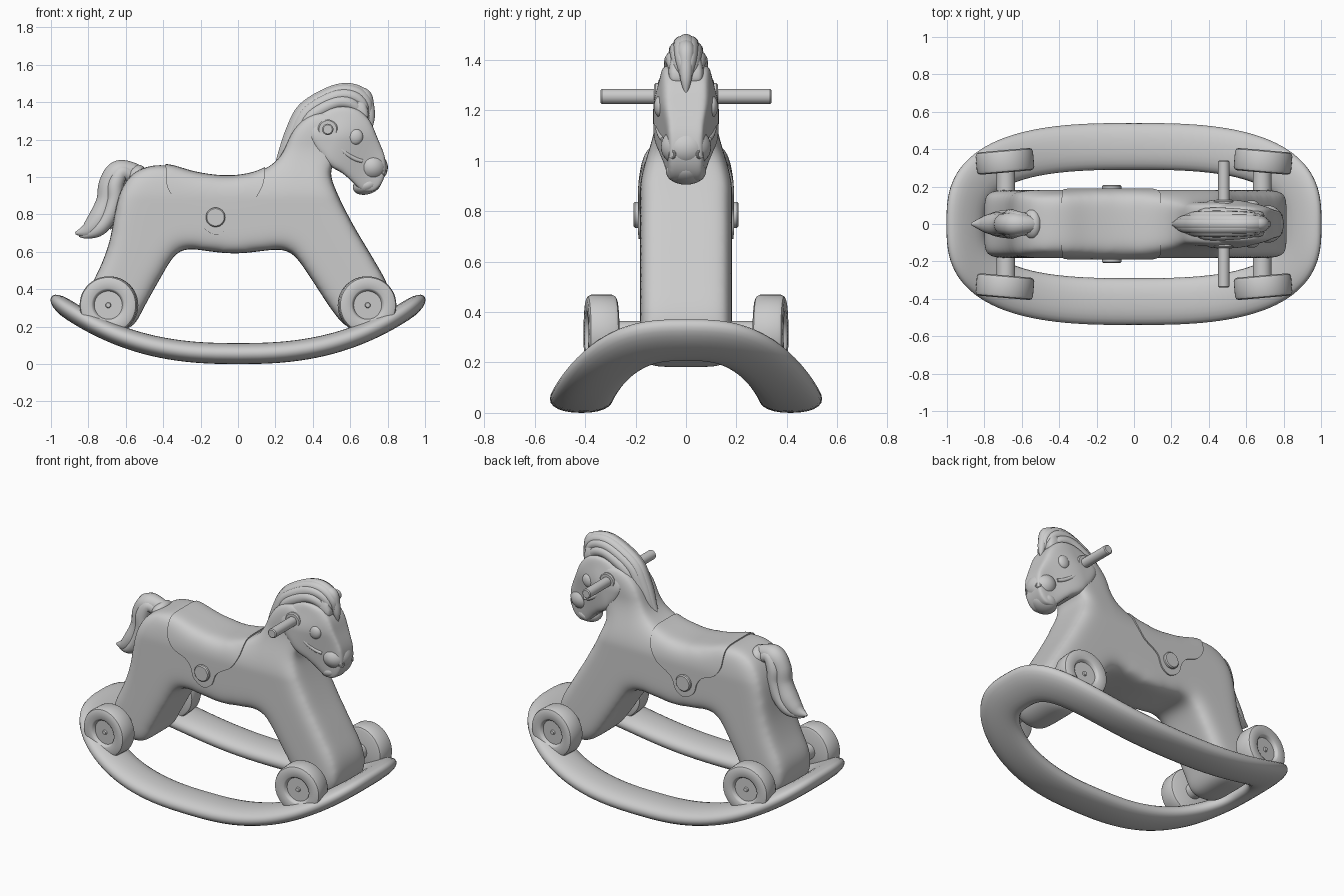
import bpy, bmesh, math

if "Cube" in bpy.data.objects:
    bpy.data.objects.remove(bpy.data.objects["Cube"])


def spline(pts, n=6, closed=True):
    """Catmull-Rom sampling of points of any dimension."""
    out, m = [], len(pts)
    for i in range(m if closed else m - 1):
        idx = [(i + k) % m if closed else min(max(i + k, 0), m - 1) for k in (-1, 0, 1, 2)]
        a, b, c, d = (pts[j] for j in idx)
        for s in range(n):
            t = s / n
            out.append(tuple(0.5 * (2 * q + (r - p) * t + (2 * p - 5 * q + 4 * r - u) * t * t
                                    + (3 * q - p - 3 * r + u) * t ** 3) for p, q, r, u in zip(a, b, c, d)))
    return out if closed else out + [tuple(pts[-1])]


def make(name, verts, faces):
    me = bpy.data.meshes.new(name)
    me.from_pydata(verts, [], faces)
    bm = bmesh.new()
    bm.from_mesh(me)
    bmesh.ops.remove_doubles(bm, verts=bm.verts, dist=1e-5)
    bmesh.ops.recalc_face_normals(bm, faces=bm.faces)
    bm.to_mesh(me)
    bm.free()
    ob = bpy.data.objects.new(name, me)
    bpy.context.collection.objects.link(ob)
    return ob


def bake(ob):
    dg = bpy.context.evaluated_depsgraph_get()
    me = bpy.data.meshes.new_from_object(ob.evaluated_get(dg))
    ob.modifiers.clear()
    ob.data = me


def prism(name, pts, half):
    n = len(pts)
    verts = [(x, y, z) for y in (-half, half) for x, z in pts]
    faces = [tuple(range(n)), tuple(range(2 * n - 1, n - 1, -1))]
    faces += [(i, (i + 1) % n, n + (i + 1) % n, n + i) for i in range(n)]
    return make(name, verts, faces)


def soft_solid(name, pts, half, voxel, rounds, taper):
    """Side outline given thickness, rounded edges and a width taper."""
    ob = prism(name, spline(pts), half)
    m = ob.modifiers.new("remesh", 'REMESH')
    m.mode, m.voxel_size = 'VOXEL', voxel
    m = ob.modifiers.new("smooth", 'SMOOTH')
    m.factor, m.iterations = 0.5, rounds
    bake(ob)
    for v in ob.data.vertices:
        v.co.y *= taper(v.co.x, v.co.z)
    return ob


def lathe(name, profile, loc, angle=0, n=48):
    """Turned part around the y axis, profile is (radius, y)."""
    k = len(profile)
    verts = [(r * math.cos(2 * math.pi * i / n), y, r * math.sin(2 * math.pi * i / n))
             for i in range(n) for r, y in profile]
    faces = [(i * k + j, i * k + j + 1, (i + 1) % n * k + j + 1, (i + 1) % n * k + j)
             for i in range(n) for j in range(k - 1)]
    ob = make(name, verts, faces)
    ob.location, ob.rotation_euler.z = loc, angle
    return ob


def rod(name, r, half, loc, b=0.006):
    return lathe(name, [(0, -half), (r - b, -half), (r, b - half), (r, half - b), (r - b, half), (0, half)], loc)


def ball(name, loc, radii, tilt=0):
    bpy.ops.mesh.primitive_uv_sphere_add(segments=32, ring_count=20, location=loc, rotation=(0, tilt, 0))
    ob = bpy.context.object
    ob.name, ob.scale = name, radii
    return ob


def strand(name, pts):
    """Tapered lock of hair through (x, y, z, radius) points."""
    cu = bpy.data.curves.new(name, 'CURVE')
    cu.dimensions, cu.bevel_depth, cu.bevel_resolution, cu.use_fill_caps = '3D', 1, 4, True
    path = spline(pts, 6, False)
    sp = cu.splines.new('POLY')
    sp.points.add(len(path) - 1)
    for p, (x, y, z, r) in zip(sp.points, path):
        p.co, p.radius = (x, y, z, 1), max(r, 0.003)
    tmp = bpy.data.objects.new(name, cu)
    bpy.context.collection.objects.link(tmp)
    me = bpy.data.meshes.new_from_object(tmp.evaluated_get(bpy.context.evaluated_depsgraph_get()))
    bpy.data.objects.remove(tmp)
    bpy.context.collection.objects.link(bpy.data.objects.new(name, me))


def ramp(t, a, b, va, vb):
    k = min(max((t - a) / (b - a), 0), 1)
    return va + (vb - va) * k * k * (3 - 2 * k)


def spow(v, e):
    return math.copysign(abs(v) ** e, v)


# Rocker: flat rounded ring bent upward at both ends
N, M, verts, faces = 128, 24, [], []
for i in range(N):
    a = 2 * math.pi * i / N
    cx, cy = spow(math.cos(a), 2 / 2.8), spow(math.sin(a), 2 / 2.8)
    for j in range(M):
        b = 2 * math.pi * j / M
        w = 0.5 + 0.5 * spow(math.cos(b), 0.9)
        h = 0.056 * spow(math.sin(b), 0.9)
        x, y = cx * (0.80 + 0.20 * w), cy * (0.29 + 0.25 * w)
        slope = 0.75 * spow(x, 1.5)
        s = math.hypot(1, slope)
        verts.append((x - h * slope / s * 0.6, y, 0.056 + 0.3 * abs(x) ** 2.5 + h / s))
        faces.append((i * M + j, i * M + (j + 1) % M, (i + 1) % N * M + (j + 1) % M, (i + 1) % N * M + j))
make("rocker", verts, faces)

# Body with legs and neck
body = soft_solid("body", [
    (-.37, 1.065), (-.25, 1.025), (-.08, 1.0), (.05, 1.01), (.14, 1.04), (.23, 1.11), (.30, 1.26), (.42, 1.35),
    (.56, 1.32), (.56, 1.15), (.49, 1.04), (.515, .95), (.565, .84), (.635, .71), (.725, .56), (.81, .40),
    (.81, .26), (.72, .185), (.60, .185), (.515, .27), (.415, .42), (.305, .58), (.24, .615), (.13, .605), (0, .59),
    (-.14, .60), (-.27, .62), (-.335, .59), (-.415, .46), (-.505, .30), (-.57, .19), (-.70, .185), (-.79, .24),
    (-.80, .38), (-.735, .52), (-.685, .66), (-.66, .80), (-.635, .91), (-.575, 1.01), (-.48, 1.06)],
    .182, .017, 80, lambda x, z: (1 + (ramp(z, .88, 1.18, 1, .66) - 1) * ramp(x, .0, .28, 0, 1))
    * ramp(z, .88, 1.07, 1, .9 + ramp(x, .1, .3, 0, .1)))

# Saddle: thin raised layer cut from the body surface
saddle = body.copy()
saddle.name, saddle.data = "saddle", body.data.copy()
bpy.context.collection.objects.link(saddle)
flap = spline([(-.385, 1.0), (-.375, .94), (-.33, .88), (-.25, .845), (-.21, .80), (-.185, .73), (-.12, .69),
               (-.06, .72), (-.03, .79), (.01, .825), (.08, .87), (.13, .95), (.145, 1.02)], 6, False)
cutter = prism("saddle_cutter", flap + [(.145, 1.2), (-.39, 1.2)], .4)
cutter.hide_render = True
m = saddle.modifiers.new("raise", 'DISPLACE')
m.strength, m.mid_level = 0.008, 0
m = saddle.modifiers.new("cut", 'BOOLEAN')
m.operation, m.solver, m.object = 'INTERSECT', 'EXACT', cutter
bake(saddle)
bpy.data.objects.remove(cutter)
rod("saddle_button", .052, .208, (-.12, 0, .785))

# Head: skull with jaw, muzzle, chin
soft_solid("head", [
    (.40, 1.30), (.50, 1.37), (.62, 1.37), (.70, 1.31), (.745, 1.21), (.785, 1.11), (.79, 1.03), (.765, .96),
    (.72, .92), (.665, .925), (.62, .965), (.56, 1.02), (.49, 1.06), (.42, 1.14), (.38, 1.22)],
    .130, .011, 32, lambda x, z: ramp(z, 1.2, 1.38, 1, .75) * ramp(x - .4 * z, .03, .36, 1, .55))
ball("muzzle", (.715, 0, 1.055), (.087, .1, .082), .4)
ball("chin", (.69, 0, .958), (.078, .08, .05), -.3)

# Face details and grips
rod("handle_bar", .03, .34, (.48, 0, 1.255))
rod("handle_collar", .053, .127, (.48, 0, 1.255))
for s in (-1, 1):
    ball("eye", (.628, s * .103, 1.215), (.04, .024, .043), .3)
    bpy.ops.mesh.primitive_torus_add(location=(.782, s * .055, 1.025), rotation=(0, math.radians(90), s * .7),
                                     major_radius=.014, minor_radius=.005, major_segments=24, minor_segments=8)
    bpy.context.object.name = "nostril"
    strand("bridle_strap", [(.49, s * .118, 1.21, .010), (.56, s * .112, 1.14, .012), (.62, s * .100, 1.10, .012),
                            (.665, s * .090, 1.085, .010)])

# Mane: locks running from the forelock over the crown and down the neck
crest = [(.70, 1.31, .012), (.695, 1.40, .03), (.64, 1.455, .035), (.55, 1.465, .036), (.44, 1.42, .038),
         (.345, 1.35, .038), (.29, 1.24, .038), (.25, 1.14, .032), (.20, 1.06, .006)]
for k in range(-3, 4):
    f = 1 - .03 * k * k
    pts = []
    for i, (x, z, r) in enumerate(crest):
        spread = math.sin(math.pi * min((i + .6) / 9, 1)) ** .7
        pts.append((.5 + (x - .5) * f, k * .017 * spread, 1.22 + (z - 1.22) * f, r))
    strand("mane_lock", pts)
strand("forelock", [(.60, 0, 1.46, .025), (.675, 0, 1.44, .034), (.70, 0, 1.38, .028), (.71, 0, 1.32, .022),
                    (.715, 0, 1.27, .006)])
soft_solid("mane_core", [(.24, 1.09), (.30, 1.27), (.38, 1.38), (.48, 1.43), (.58, 1.455), (.67, 1.42), (.70, 1.32),
                         (.66, 1.30), (.58, 1.33), (.48, 1.33), (.41, 1.25), (.35, 1.14)], .07, .012, 20,
           lambda x, z: ramp(z, 1.05, 1.2, .6, 1) * ramp(z, 1.35, 1.46, 1, .7))

# Tail: collar and curling locks
ball("tail_collar", (-.545, 0, 1.01), (.045, .08, .06), .6)
strand("tail_main_lock", [(-.50, 0, 1.0, .04), (-.57, 0, 1.03, .05), (-.64, 0, 1.025, .063), (-.685, 0, .96, .06),
                          (-.70, 0, .87, .058), (-.74, 0, .775, .062), (-.80, 0, .715, .045), (-.87, 0, .70, .006)])
for s in (-1, 1):
    strand("tail_side_lock", [(-.56, s * .02, 1.0, .035), (-.62, s * .028, 1.025, .04), (-.655, s * .034, .96, .045),
                              (-.66, s * .036, .88, .043), (-.69, s * .034, .79, .042), (-.745, s * .025, .72, .038),
                              (-.81, s * .01, .69, .02), (-.85, 0, .685, .005)])
strand("tail_inner_lock", [(-.61, 0, 1.0, .03), (-.63, 0, .92, .04), (-.64, 0, .85, .04), (-.655, 0, .78, .034),
                           (-.69, 0, .725, .01)])

# Wheels and axles
tyre = [(0, .05), (.012, .048), (.015, .038), (.075, .038), (.082, .055), (.09, .06), (.135, .06), (.148, .054),
        (.154, .04), (.154, -.04), (.148, -.054), (.135, -.06), (0, -.06)]
for sx in (-1, 1):
    rod("rear_axle" if sx < 0 else "front_axle", .05, .30, (sx * .685, 0, .315))
    for sy in (-1, 1):
        lathe("wheel", [(r, y * sy) for r, y in tyre], (sx * .69, sy * .335, .315), -sx * sy * math.radians(5))

# Shading
bpy.ops.object.select_all(action='DESELECT')
for ob in bpy.data.objects:
    ob.select_set(True)
    bpy.context.view_layer.objects.active = ob
bpy.ops.object.shade_smooth_by_angle(angle=math.radians(40))
